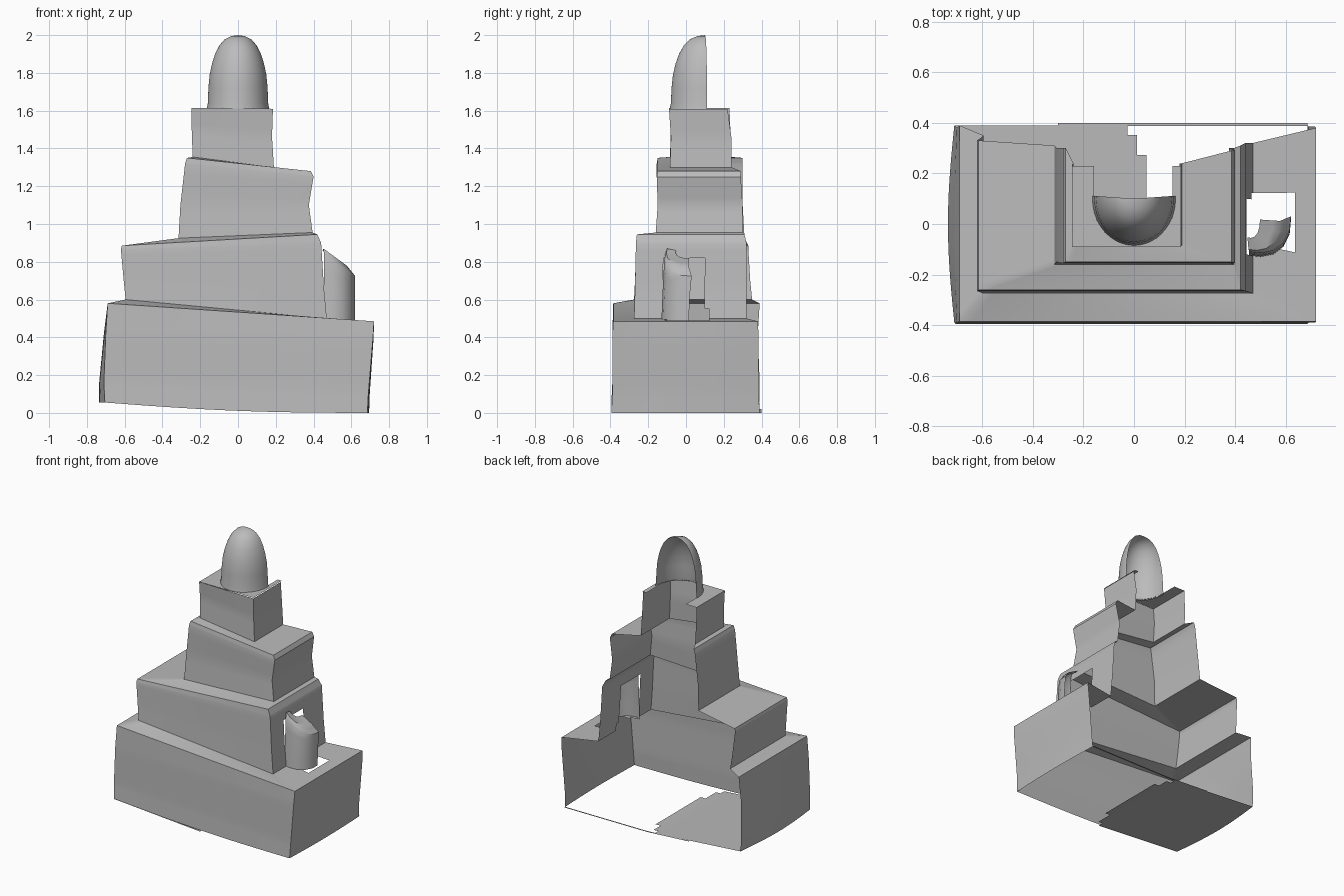
import bpy, bmesh, math

if "Cube" in bpy.data.objects:
    bpy.data.objects.remove(bpy.data.objects["Cube"])

stone = bpy.data.materials.new("grey stone")
stone.diffuse_color = (0.5, 0.5, 0.5, 1)
stone.use_nodes = True
stone.node_tree.nodes["Principled BSDF"].inputs["Base Color"].default_value = stone.diffuse_color

NS, NF = 24, 28          # columns along each side and along the front


def grid_object(name, rows, keep=lambda c: True):
    """Open sheet through rows of points; faces failing keep() are left out."""
    bm = bmesh.new()
    vs = [[bm.verts.new(p) for p in r] for r in rows]
    for a, b in zip(vs, vs[1:]):
        for i in range(len(a) - 1):
            quad = (a[i], a[i + 1], b[i + 1], b[i])
            c = sum((v.co for v in quad[1:]), quad[0].co.copy()) / 4
            if keep(c):
                bm.faces.new(quad)
    bmesh.ops.remove_doubles(bm, verts=bm.verts, dist=0.0005)
    bmesh.ops.delete(bm, geom=[v for v in bm.verts if not v.link_faces], context='VERTS')
    me = bpy.data.meshes.new(name)
    bm.to_mesh(me)
    bm.free()
    me.materials.append(stone)
    ob = bpy.data.objects.new(name, me)
    bpy.context.collection.objects.link(ob)
    bpy.ops.object.select_all(action='DESELECT')
    ob.select_set(True)
    bpy.context.view_layer.objects.active = ob
    bpy.ops.object.shade_smooth_by_angle(angle=math.radians(35))
    return ob


def u_row(xl, zl, xr, zr, yf, ybl, ybr, bulge=0, sag=0):
    """U-shaped row: left side from the back, front, right side to the back."""
    pts = []
    for i in range(NS):
        t = i / NS
        pts.append((xl - bulge * math.sin(math.pi * t), ybl + (yf - ybl) * t, zl))
    for i in range(NF):
        t = i / NF
        pts.append((xl + (xr - xl) * t, yf,
                    zl + (zr - zl) * t - sag * math.sin(math.pi * t)))
    for i in range(NS + 1):
        t = i / NS
        pts.append((xr + bulge * 0.3 * math.sin(math.pi * t), yf + (ybr - yf) * t, zr))
    return pts


def refine(keys, n):
    out = []
    for a, b in zip(keys, keys[1:]):
        for k in range(n):
            t = k / n
            out.append([tuple(p + (q - p) * t for p, q in zip(u, v)) for u, v in zip(a, b)])
    return out + [keys[-1]]


# key rows from the ground up
base = [u_row(-.705, .055, .685, 0, -.395, .39, .39, .03, .016),
        u_row(-.71, .16, .69, .10, -.39, .39, .385, .025),
        u_row(-.70, .42, .715, .40, -.39, .38, .385, .01),
        u_row(-.69, .58, .72, .485, -.385, .39, .38)]
tier2 = [u_row(-.595, .60, .47, .50, -.275, .35, .32),
         u_row(-.605, .70, .455, .66, -.27, .34, .32),
         u_row(-.62, .865, .44, .90, -.265, .33, .32),
         u_row(-.615, .885, .42, .945, -.26, .33, .31)]
tier3 = [u_row(-.315, .925, .395, .955, -.16, .31, .30),
         u_row(-.305, 1.1, .375, 1.1, -.15, .30, .30),
         u_row(-.28, 1.32, .40, 1.25, -.155, .30, .29),
         u_row(-.27, 1.35, .385, 1.28, -.15, .30, .29)]
tier4 = [u_row(-.24, 1.355, .19, 1.30, -.085, .24, .24),
         u_row(-.245, 1.5, .18, 1.46, -.08, .235, .24),
         u_row(-.245, 1.615, .185, 1.61, -.09, .23, .22)]


# tiers, each with the ledge leading to the next; gap on the right for the niche
def ledge_gap(c):
    return not (.46 < c.x < .645 and -.10 < c.y < .11 and c.z > .45)


def wall_gap(c):
    return not (c.x > .42 and -.13 < c.y < .11 and .48 < c.z < .80)


grid_object("base_block", refine(base + tier2[:1], 6), ledge_gap)
grid_object("second_tier", refine(tier2 + tier3[:1], 6), wall_gap)
grid_object("third_tier", refine(tier3 + tier4[:1], 4))
grid_object("fourth_tier", refine(tier4, 4))

# ledge around the dome, open behind it
n = 40
top_ledge = [[(-.245 + .43 * i / n, -.09 + .32 * j / n, 1.615) for i in range(n + 1)]
             for j in range(n + 1)]
grid_object("dome_ledge", top_ledge,
            lambda c: abs(c.x) > .158 or (c.y < .1 and (c.x / .162) ** 2 + ((c.y - .1) / .18) ** 2 > 1))

# half dome
profile = [(1.03, 1.61), (1.0, 1.64), (.98, 1.72), (.94, 1.79), (.86, 1.85), (.76, 1.90),
           (.62, 1.945), (.44, 1.978), (.22, 1.995), (.001, 2.0)]
dome = []
for r, z in profile:
    row = []
    for i in range(33):
        a = math.pi * (0.98 + 1.04 * i / 32)
        row.append((.16 * r * math.cos(a), .10 + .18 * r * math.sin(a), z))
    dome.append(row)
grid_object("half_dome", dome)

# rounded niche shell on the right
path = [(.455, -.125), (.50, -.13), (.55, -.12), (.59, -.09), (.615, -.04), (.62, .015)]
niche = [[(x, y, .49) for x, y in path],
         [(x, y + .005, .62) for x, y in path],
         [(x, y + .015, .84 - .7 * (x - .455)) for x, y in path],
         [(.445 + (x - .445) * .75, y * .8, .87 - .55 * (x - .455)) for x, y in path],
         [(.445 + (x - .445) * .3, y * .5 + .01, .86 - .25 * (x - .455)) for x, y in path]]
grid_object("niche_shell", refine(niche, 3))

# surviving half of the floor, and the thin lip along the back
floor = []
for j in range(21):
    y = -.395 + .785 * j / 20
    bow = .03 * math.sin(math.pi * j / 20)
    floor.append([(x, y, max(0, -.075 * x)) for x in
                  [(-.705 - bow) + (.755 + bow) * i / 20 for i in range(21)]])
grid_object("floor", floor, lambda c: c.x < .12 - .35 * abs(c.y))
lip = [[(-.3 + .985 * i / 20, y, max(0, .02 - .06 * i / 20)) for i in range(21)]
       for y in (.388, .40)]
grid_object("back_lip", lip)
